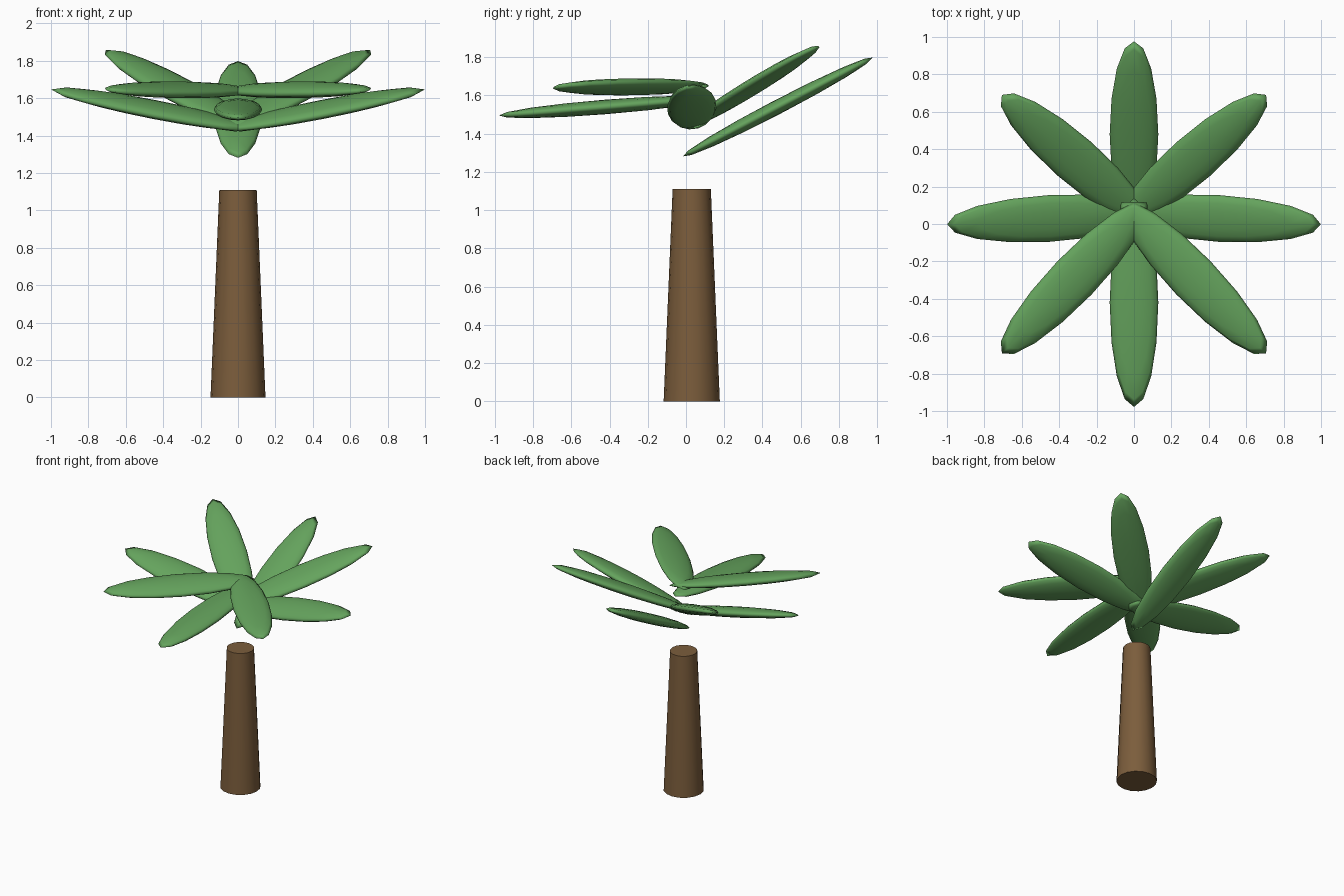
import bpy, math
from mathutils import Matrix, Vector

if "Cube" in bpy.data.objects:
    bpy.data.objects.remove(bpy.data.objects["Cube"])


def material(name, color):
    m = bpy.data.materials.new(name)
    m.diffuse_color = (*color, 1)
    m.use_nodes = True
    m.node_tree.nodes["Principled BSDF"].inputs["Base Color"].default_value = m.diffuse_color
    return m


green = material("leaf_green", (0.13, 0.37, 0.11))
brown = material("trunk_brown", (0.20, 0.11, 0.045))
CENTRE_Y = 0.03

# Tapered trunk
bpy.ops.mesh.primitive_cone_add(vertices=16, radius1=0.147, radius2=0.10, depth=1.11,
                                location=(0, CENTRE_Y, 0.555))
trunk = bpy.context.object
trunk.name = "trunk"
trunk.data.materials.append(brown)
bpy.ops.object.shade_smooth_by_angle(angle=math.radians(35))

# Crown: eight flat leaves in two levels, each raised outward and leaning forward
lean = Matrix.Rotation(0.28, 4, 'X')
raise_tip = Matrix.Rotation(-0.2, 4, 'Y')
size = Matrix.Diagonal((0.56, 0.13, 0.038, 1))
for i in range(8):
    a = i * math.pi / 4
    z = 1.645 if i % 2 else 1.54
    place = Matrix.Translation(Vector((0.45 * math.cos(a), CENTRE_Y + 0.45 * math.sin(a), z)))
    bpy.ops.mesh.primitive_uv_sphere_add(segments=16, ring_count=8, radius=1)
    leaf = bpy.context.object
    leaf.name = f"leaf_{i + 1}"
    leaf.data.transform(size)
    leaf.matrix_world = place @ lean @ Matrix.Rotation(a, 4, 'Z') @ raise_tip
    leaf.data.materials.append(green)
    bpy.ops.object.shade_smooth()
